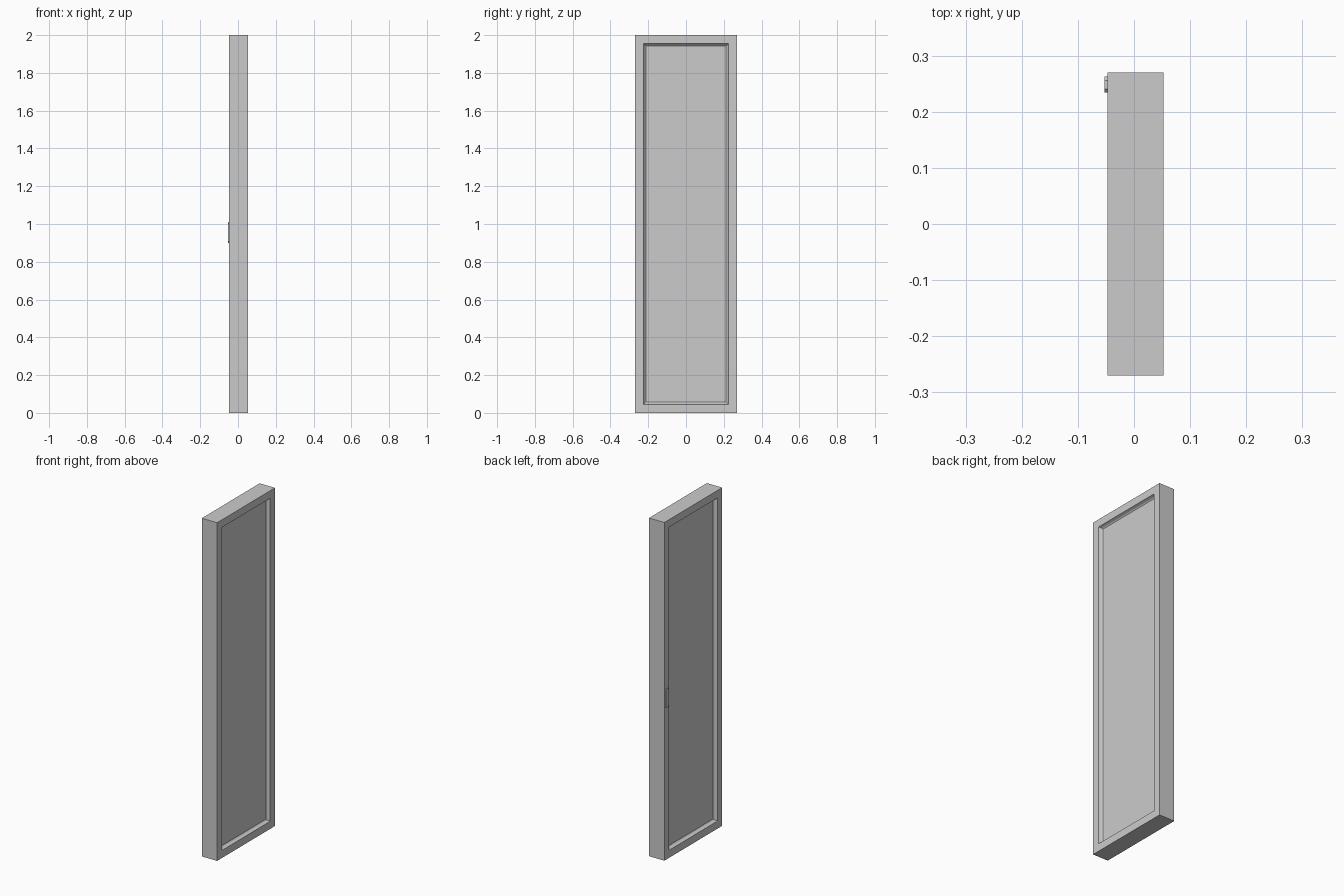
import bpy, bmesh

if "Cube" in bpy.data.objects:
    bpy.data.objects.remove(bpy.data.objects["Cube"])

XC = 0.0025          # frame centre in depth (pull sticks out on -x)
HALF_D, HALF_W, HEIGHT = 0.05, 0.27, 2.0


def finish(bm, name):
    bmesh.ops.recalc_face_normals(bm, faces=bm.faces)
    mesh = bpy.data.meshes.new(name)
    bm.to_mesh(mesh)
    bm.free()
    obj = bpy.data.objects.new(name, mesh)
    bpy.context.collection.objects.link(obj)
    return obj


# Door body: rectangular rings (x offset, inset) stepping into the panel, per side
def door_body():
    bm = bmesh.new()

    def ring(x, inset):
        w = HALF_W - inset
        pts = [(-w, inset), (w, inset), (w, HEIGHT - inset), (-w, HEIGHT - inset)]
        return [bm.verts.new((XC + x, y, z)) for y, z in pts]

    def bridge(a, b):
        for i in range(4):
            j = (i + 1) % 4
            bm.faces.new((a[i], a[j], b[j], b[i]))

    steps = [(HALF_D, 0), (HALF_D, 0.045), (0.035, 0.051), (0.030, 0.057)]
    outer = []
    for side in (1, -1):
        rings = [ring(side * x, inset) for x, inset in steps]
        for a, b in zip(rings, rings[1:]):
            bridge(a, b)
        bm.faces.new(rings[-1])      # recessed panel
        outer.append(rings[0])
    bridge(*outer)                   # outer edges
    return finish(bm, "door_frame_and_panel")


# Finger pull: thin plate with chamfered corners on the -x face
def finger_pull():
    bm = bmesh.new()
    y0, y1, z0, z1, c = 0.234, 0.263, 0.90, 1.01, 0.007
    outline = [(y0 + c, z0), (y1 - c, z0), (y1, z0 + c), (y1, z1 - c),
               (y1 - c, z1), (y0 + c, z1), (y0, z1 - c), (y0, z0 + c)]
    face = bm.faces.new([bm.verts.new((-0.0475, y, z)) for y, z in outline])
    out = bmesh.ops.extrude_face_region(bm, geom=[face], use_keep_orig=True)
    moved = [g for g in out["geom"] if isinstance(g, bmesh.types.BMVert)]
    bmesh.ops.translate(bm, verts=moved, vec=(-0.005, 0, 0))
    return finish(bm, "finger_pull")


door_body()
finger_pull()
